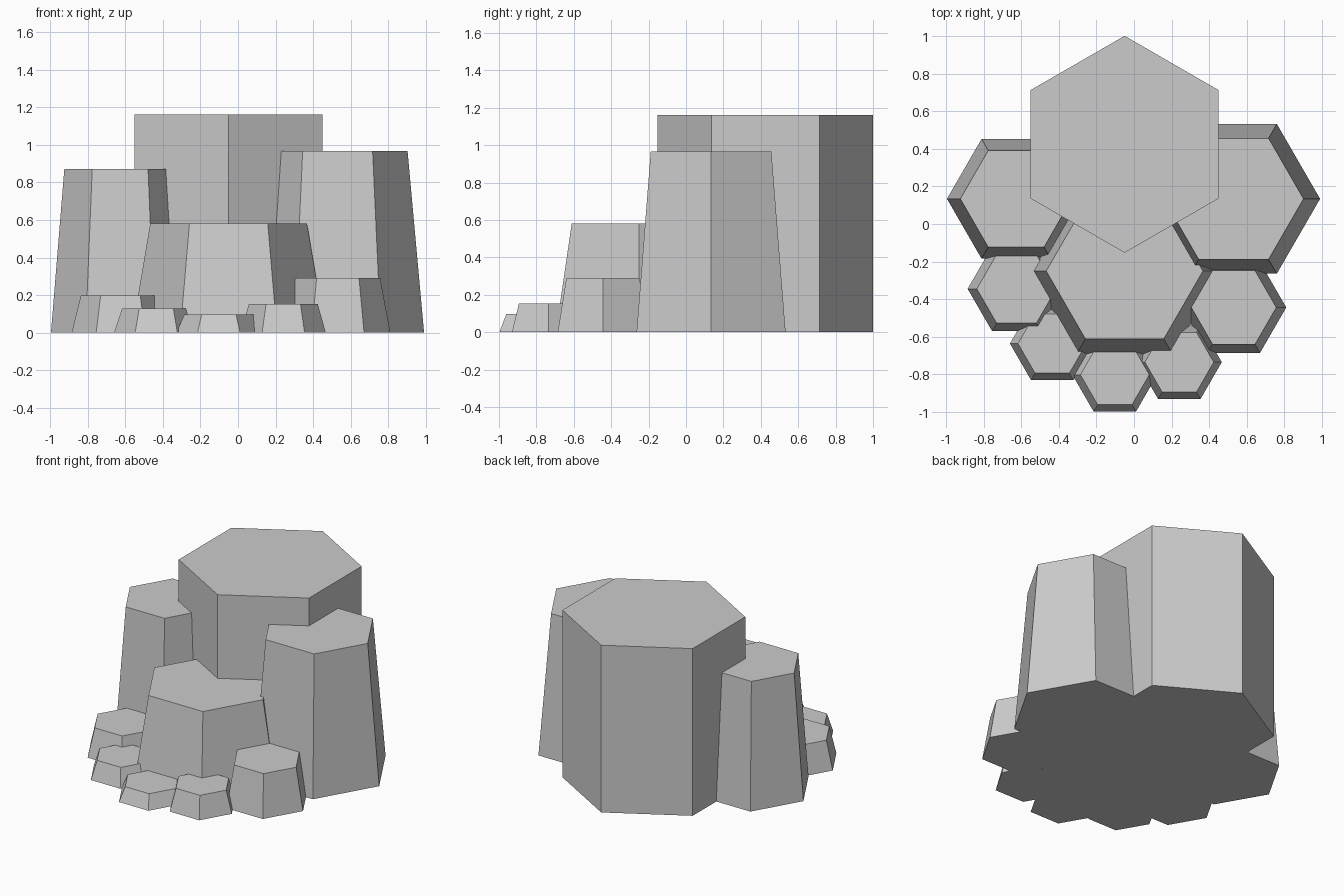
import bpy
import math

if "Cube" in bpy.data.objects:
    bpy.data.objects.remove(bpy.data.objects["Cube"])


def column(name, x, y, r_base, r_top, height, turn=0.0):
    """Six-sided, optionally tapered stone column standing on z = 0."""
    ring = [math.radians(60 * i) + turn for i in range(6)]
    verts = [(x + r * math.cos(a), y + r * math.sin(a), z)
             for r, z in ((r_base, 0), (r_top, height)) for a in ring]
    faces = [(5, 4, 3, 2, 1, 0), (6, 7, 8, 9, 10, 11)]
    faces += [(i, (i + 1) % 6, (i + 1) % 6 + 6, i + 6) for i in range(6)]
    mesh = bpy.data.meshes.new(name)
    mesh.from_pydata(verts, [], faces)
    obj = bpy.data.objects.new(name, mesh)
    bpy.context.collection.objects.link(obj)
    return obj


# Tallest straight column, turned so that a corner faces front
rock = column("stone_columns", -0.05, 0.424, 0.577, 0.577, 1.16, math.radians(30))

# Tapered columns stepping down toward the front
steps = [
    ("right_column", 0.53, 0.134, 0.46, 0.372, 0.967),
    ("left_column", -0.627, 0.134, 0.368, 0.297, 0.87),
    ("middle_column", -0.05, -0.25, 0.515, 0.417, 0.58),
    ("right_step", 0.531, -0.444, 0.279, 0.226, 0.29),
    ("left_step", -0.625, -0.345, 0.26, 0.211, 0.197),
    ("front_right_step", 0.241, -0.735, 0.226, 0.183, 0.153),
    ("front_left_step", -0.435, -0.636, 0.225, 0.182, 0.128),
    ("front_step", -0.102, -0.802, 0.226, 0.183, 0.098),
]

# Fuse every column into a single rock
parts = [column(*s) for s in steps]
for part in parts:
    mod = rock.modifiers.new("fuse_" + part.name, 'BOOLEAN')
    mod.operation = 'UNION'
    mod.solver = 'EXACT'
    mod.object = part

# Bake the union and drop the helper columns
bpy.context.view_layer.update()
rock_eval = rock.evaluated_get(bpy.context.evaluated_depsgraph_get())
fused = bpy.data.meshes.new_from_object(rock_eval)
rock.modifiers.clear()
rock.data = fused
for part in parts:
    bpy.data.objects.remove(part)
